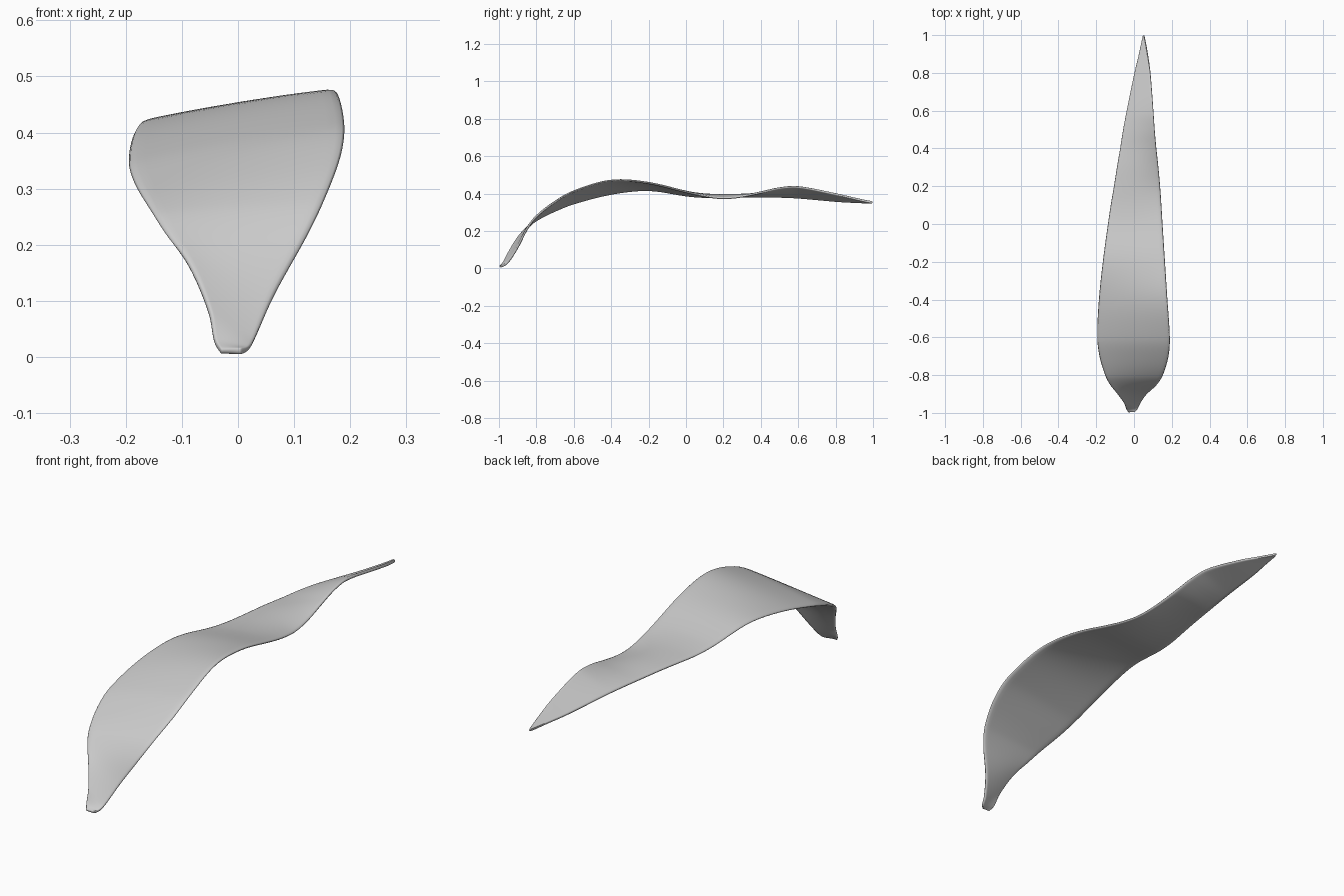
import bpy, bmesh

# Leaf stations: y, left x, right x, left z, right z, midrib lift
STATIONS = [
    (-0.995, -0.030, 0.005, 0.008, 0.010, 0.000),
    (-0.975, -0.043, 0.020, 0.030, 0.015, 0.000),
    (-0.95, -0.052, 0.031, 0.080, 0.034, 0.000),
    (-0.90, -0.088, 0.066, 0.163, 0.112, 0.000),
    (-0.85, -0.128, 0.122, 0.217, 0.212, 0.000),
    (-0.80, -0.154, 0.154, 0.257, 0.278, 0.002),
    (-0.70, -0.184, 0.184, 0.306, 0.357, 0.005),
    (-0.60, -0.196, 0.191, 0.345, 0.413, 0.007),
    (-0.40, -0.187, 0.178, 0.396, 0.471, 0.007),
    (-0.20, -0.166, 0.165, 0.417, 0.457, 0.007),
    (0.00, -0.139, 0.152, 0.388, 0.408, 0.008),
    (0.10, -0.124, 0.146, 0.380, 0.385, 0.012),
    (0.20, -0.107, 0.139, 0.381, 0.373, 0.014),
    (0.30, -0.091, 0.130, 0.383, 0.383, 0.010),
    (0.40, -0.074, 0.119, 0.382, 0.406, 0.003),
    (0.50, -0.058, 0.110, 0.381, 0.430, 0.000),
    (0.60, -0.039, 0.103, 0.376, 0.437, 0.000),
    (0.80, 0.003, 0.087, 0.359, 0.398, 0.000),
    (0.90, 0.027, 0.073, 0.354, 0.374, 0.000),
    (0.97, 0.042, 0.060, 0.352, 0.358, 0.000),
    (0.998, 0.049, 0.053, 0.352, 0.354, 0.000),
]
STEPS, COLS = 4, 12


def spline(i, t):
    """Smooth blend between stations i and i+1 (non-uniform cubic)."""
    n = len(STATIONS) - 1
    a, b = STATIONS[i], STATIONS[i + 1]
    p, q = STATIONS[max(i - 1, 0)], STATIONS[min(i + 2, n)]
    h = b[0] - a[0]
    out = [a[0] + h * t]
    for k in range(1, 6):
        m0 = (b[k] - p[k]) / (b[0] - p[0]) * h
        m1 = (q[k] - a[k]) / (q[0] - a[0]) * h
        out.append((2*t**3 - 3*t*t + 1) * a[k] + (t**3 - 2*t*t + t) * m0
                   + (3*t*t - 2*t**3) * b[k] + (t**3 - t*t) * m1)
    return out


# Loft the leaf blade across the stations
rows = [spline(i, s / STEPS) for i in range(len(STATIONS) - 1) for s in range(STEPS)]
rows.append(spline(len(STATIONS) - 2, 1.0))
bm = bmesh.new()
grid = []
for y, xl, xr, zl, zr, lift in rows:
    line = []
    for c in range(COLS + 1):
        u = c / COLS
        z = zl + (zr - zl) * u + lift * 4 * u * (1 - u)
        line.append(bm.verts.new((xl + (xr - xl) * u, y, z)))
    grid.append(line)
for r0, r1 in zip(grid, grid[1:]):
    for c in range(COLS):
        bm.faces.new((r0[c], r0[c + 1], r1[c + 1], r1[c]))
mesh = bpy.data.meshes.new("leaf")
bm.to_mesh(mesh)
bm.free()
mesh.polygons.foreach_set("use_smooth", [True] * len(mesh.polygons))
leaf = bpy.data.objects.new("leaf", mesh)
bpy.context.collection.objects.link(leaf)

# Thin body with a rounded rim
solid = leaf.modifiers.new("thickness", 'SOLIDIFY')
solid.thickness = 0.012
solid.offset = 0
sub = leaf.modifiers.new("round_rim", 'SUBSURF')
sub.levels = sub.render_levels = 1
